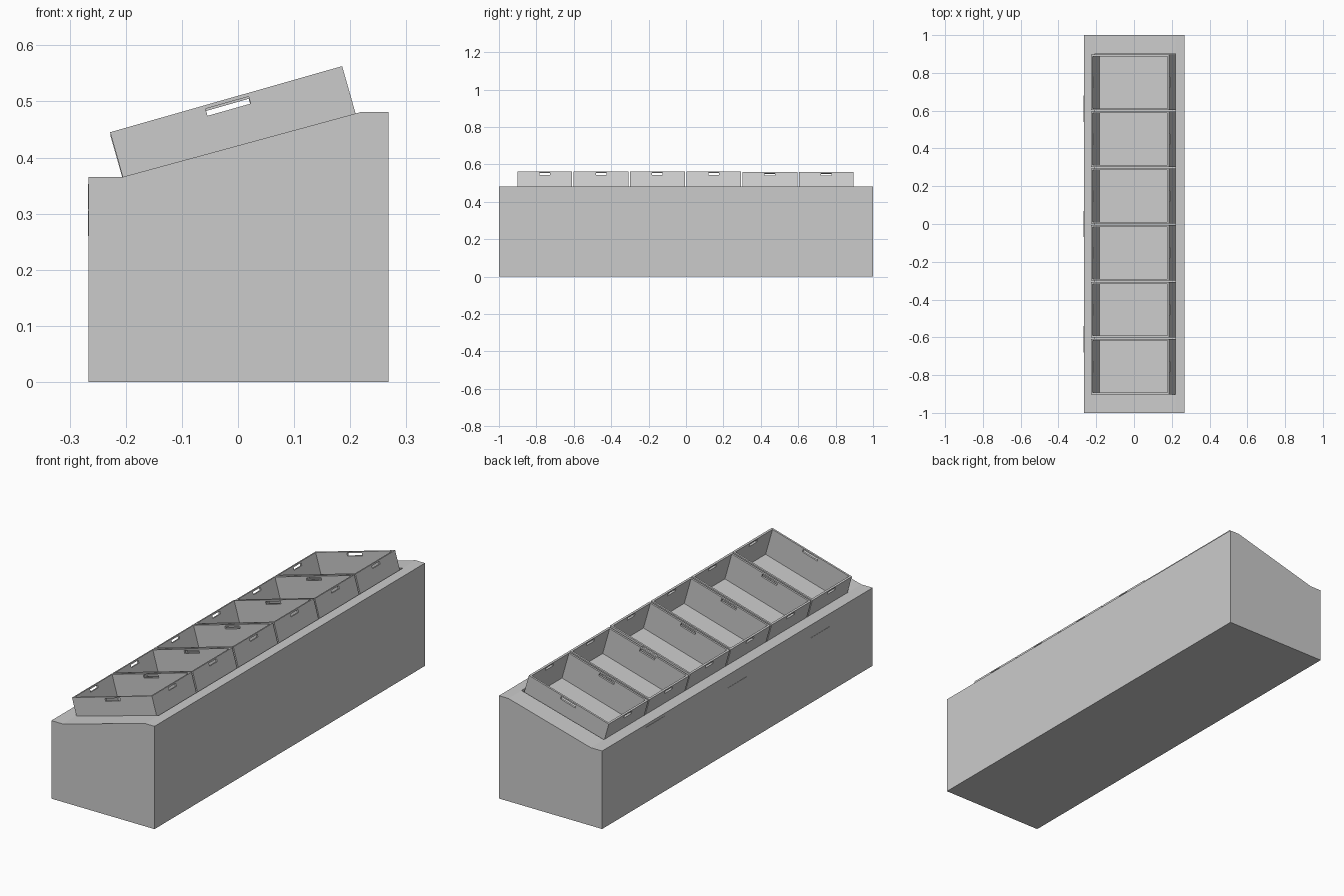
import bpy, bmesh, math
from mathutils import Matrix

if "Cube" in bpy.data.objects:
    bpy.data.objects.remove(bpy.data.objects["Cube"], do_unlink=True)

grey = bpy.data.materials.new("light grey")
grey.use_nodes = True
COLOUR = (0.6, 0.6, 0.6, 1)
grey.diffuse_color = COLOUR
grey.node_tree.nodes["Principled BSDF"].inputs["Base Color"].default_value = COLOUR


def add_object(name, mesh):
    obj = bpy.data.objects.new(name, mesh)
    bpy.context.collection.objects.link(obj)
    return obj


def finish(name, bm):
    mesh = bpy.data.meshes.new(name)
    bm.to_mesh(mesh)
    bm.free()
    mesh.materials.append(grey)
    return add_object(name, mesh)


def box(name, centre, size):
    bm = bmesh.new()
    matrix = Matrix.Translation(centre) @ Matrix.Diagonal((*size, 1))
    bmesh.ops.create_cube(bm, size=1, matrix=matrix)
    return finish(name, bm)


def carve(obj, cutters):
    """Subtract the cutters, remove all helpers and return the carved mesh."""
    for cutter in cutters:
        cutter.hide_render = True
        mod = obj.modifiers.new(cutter.name, "BOOLEAN")
        mod.operation, mod.solver, mod.object = "DIFFERENCE", "EXACT", cutter
    bpy.context.view_layer.update()
    deps = bpy.context.evaluated_depsgraph_get()
    mesh = bpy.data.meshes.new_from_object(obj.evaluated_get(deps))
    for helper in cutters + [obj]:
        bpy.data.objects.remove(helper, do_unlink=True)
    return mesh


# Display counter: sloped-top profile extruded along y, with a well for the crates
LEFT, RIGHT, LOW, HIGH = -0.266, 0.268, 0.365, 0.481
profile = [(LEFT, 0), (RIGHT, 0), (RIGHT, HIGH), (0.219, HIGH),
           (-0.207, LOW), (LEFT, LOW)]
bm = bmesh.new()
face = bm.faces.new([bm.verts.new((x, -1, z)) for x, z in profile])
ext = bmesh.ops.extrude_face_region(bm, geom=[face])
bmesh.ops.translate(bm, vec=(0, 2, 0),
                    verts=[v for v in ext["geom"] if isinstance(v, bmesh.types.BMVert)])
bmesh.ops.recalc_face_normals(bm, faces=bm.faces)
well = box("well_cutter", (0.0065, 0, 0.5), (0.427, 1.805, 0.4))
add_object("counter", carve(finish("counter_blank", bm), [well]))

# Crate: deep open box, rim at local z = 0, grip slot through every wall
LENGTH, WIDTH, DEPTH, WALL = 0.43, 0.293, 0.14, 0.009
mid = LENGTH / 2
crate_mesh = carve(
    box("crate_blank", (mid, 0, -DEPTH / 2), (LENGTH, WIDTH, DEPTH)),
    [box("cavity_cutter", (mid, 0, WALL - DEPTH / 2),
         (LENGTH - 2 * WALL, WIDTH - 2 * WALL, DEPTH)),
     box("side_slot_cutter", (mid, 0, -0.013), (0.08, 1, 0.013)),
     box("end_slot_cutter", (mid, 0, -0.013), (1, 0.056, 0.013))])

# Row of six tilted crates; the last two sit slightly lower
tilt = Matrix.Rotation(-math.radians(15.9), 4, "Y")
for i in range(6):
    crate = add_object(f"crate_{i + 1}", crate_mesh)
    drop = 0.004 if i > 3 else 0
    place = Matrix.Translation((-0.228, -0.755 + 0.301 * i, 0.445 - drop))
    crate.matrix_world = place @ tilt

# Thin label plates on the low side
for i, (y, z) in enumerate([(-0.61, 0.283), (0, 0.283), (0.61, 0.33)]):
    box(f"label_plate_{i + 1}", (LEFT, y, z), (0.003, 0.14, 0.045))
